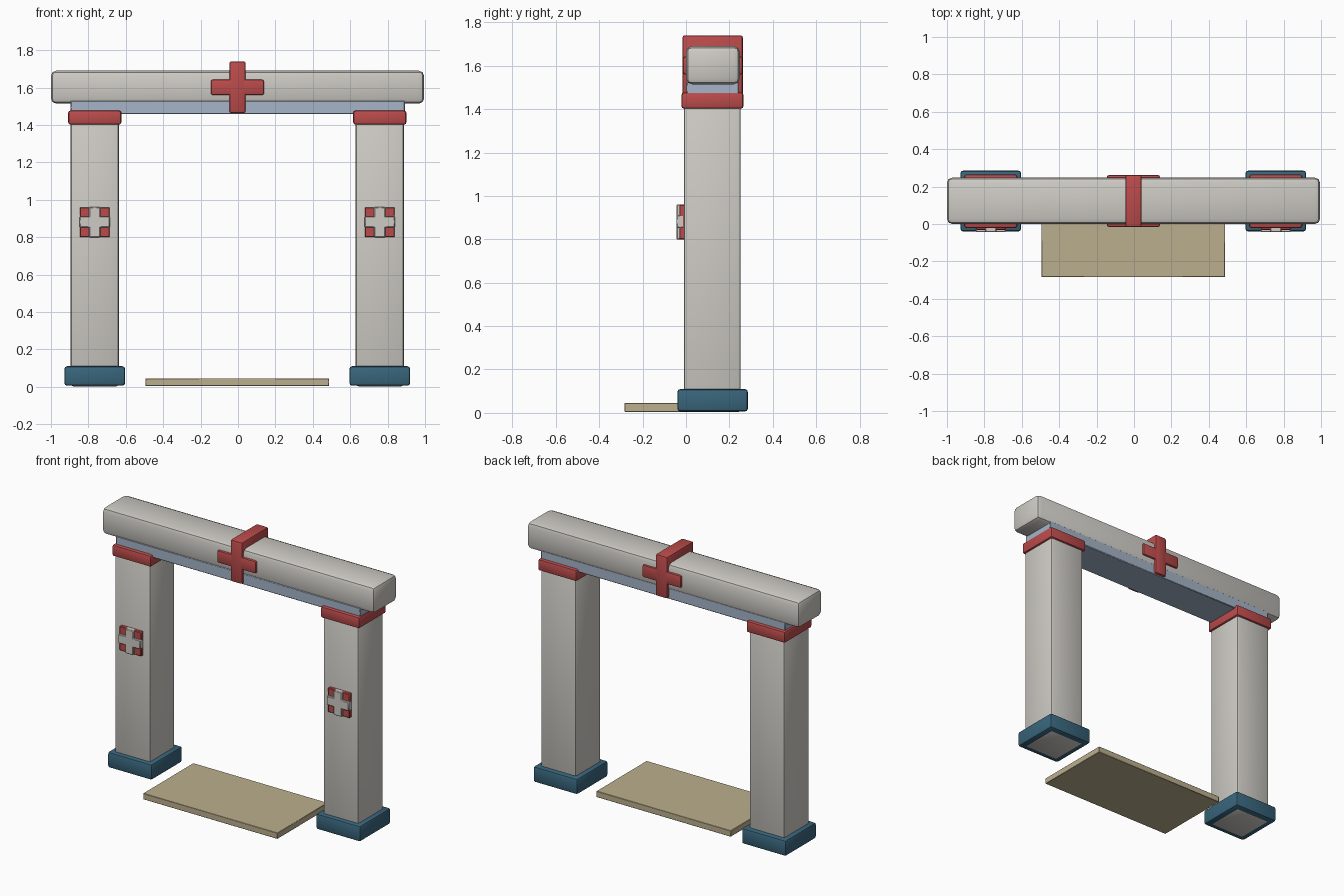
import bpy, bmesh, math
from mathutils import Vector

if "Cube" in bpy.data.objects:
    bpy.data.objects.remove(bpy.data.objects["Cube"])


def material(name, rgb):
    m = bpy.data.materials.new(name)
    m.diffuse_color = (*rgb, 1)
    m.use_nodes = True
    m.node_tree.nodes["Principled BSDF"].inputs["Base Color"].default_value = m.diffuse_color
    return m


STONE = material("stone", (0.62, 0.60, 0.56))
RED = material("red", (0.50, 0.07, 0.07))
NAVY = material("navy", (0.04, 0.13, 0.20))
TAN = material("tan", (0.50, 0.43, 0.27))
SKY = material("pale_blue", (0.38, 0.46, 0.58))


def box(name, x, y, z, mat, bevel=0.0, segments=2):
    """Soft-edged block given by its (min, max) extent on each axis."""
    lo, hi = Vector((x[0], y[0], z[0])), Vector((x[1], y[1], z[1]))
    bm = bmesh.new()
    bmesh.ops.create_cube(bm, size=1)
    for v in bm.verts:
        v.co = (lo + hi) / 2 + v.co * (hi - lo)
    if bevel:
        bmesh.ops.bevel(bm, geom=bm.edges[:], offset=bevel, segments=segments,
                        profile=0.5, affect='EDGES')
    me = bpy.data.meshes.new(name)
    bm.to_mesh(me)
    bm.free()
    me.materials.append(mat)
    ob = bpy.data.objects.new(name, me)
    bpy.context.collection.objects.link(ob)
    bpy.context.view_layer.objects.active = ob
    ob.select_set(True)
    bpy.ops.object.shade_smooth_by_angle(angle=math.radians(40))
    ob.select_set(False)
    return ob


def around(c, half):
    return (c - half, c + half)


# Posts with footing, cap and front badge
for side, c in (("left", -0.766), ("right", 0.758)):
    box(side + "_post", around(c, 0.129), (-0.01, 0.252), (0.003, 1.42), STONE, 0.014)
    box(side + "_footing", around(c, 0.162), (-0.04, 0.285), (0.006, 0.11), NAVY, 0.014)
    box(side + "_cap", around(c, 0.142), (-0.021, 0.265), (1.402, 1.477), RED, 0.012)
    box(side + "_badge", around(c, 0.08), (-0.031, 0.0), (0.80, 0.96), RED, 0.004, 1)
    box(side + "_badge_upright", around(c, 0.03), (-0.044, -0.01), (0.799, 0.961), STONE, 0.004, 1)
    box(side + "_badge_bar", around(c, 0.081), (-0.044, -0.01), (0.852, 0.911), STONE, 0.004, 1)

# Lintel beam over a thin pale strip
box("lintel", (-1.0, 0.995), (0.0, 0.248), (1.514, 1.69), STONE, 0.028)
box("lintel_strip", (-0.895, 0.892), (0.002, 0.243), (1.458, 1.53), SKY, 0.004, 1)

# Cross wrapped over the middle of the beam, showing front and back
box("cross_upright", around(-0.003, 0.043), (-0.016, 0.262), (1.464, 1.74), RED, 0.010)
box("cross_bar", around(-0.003, 0.142), (-0.015, 0.261), (1.56, 1.642), RED, 0.010)

# Doorstep slab
box("doorstep", (-0.495, 0.487), (-0.284, 0.24), (0.005, 0.045), TAN, 0.002, 1)
